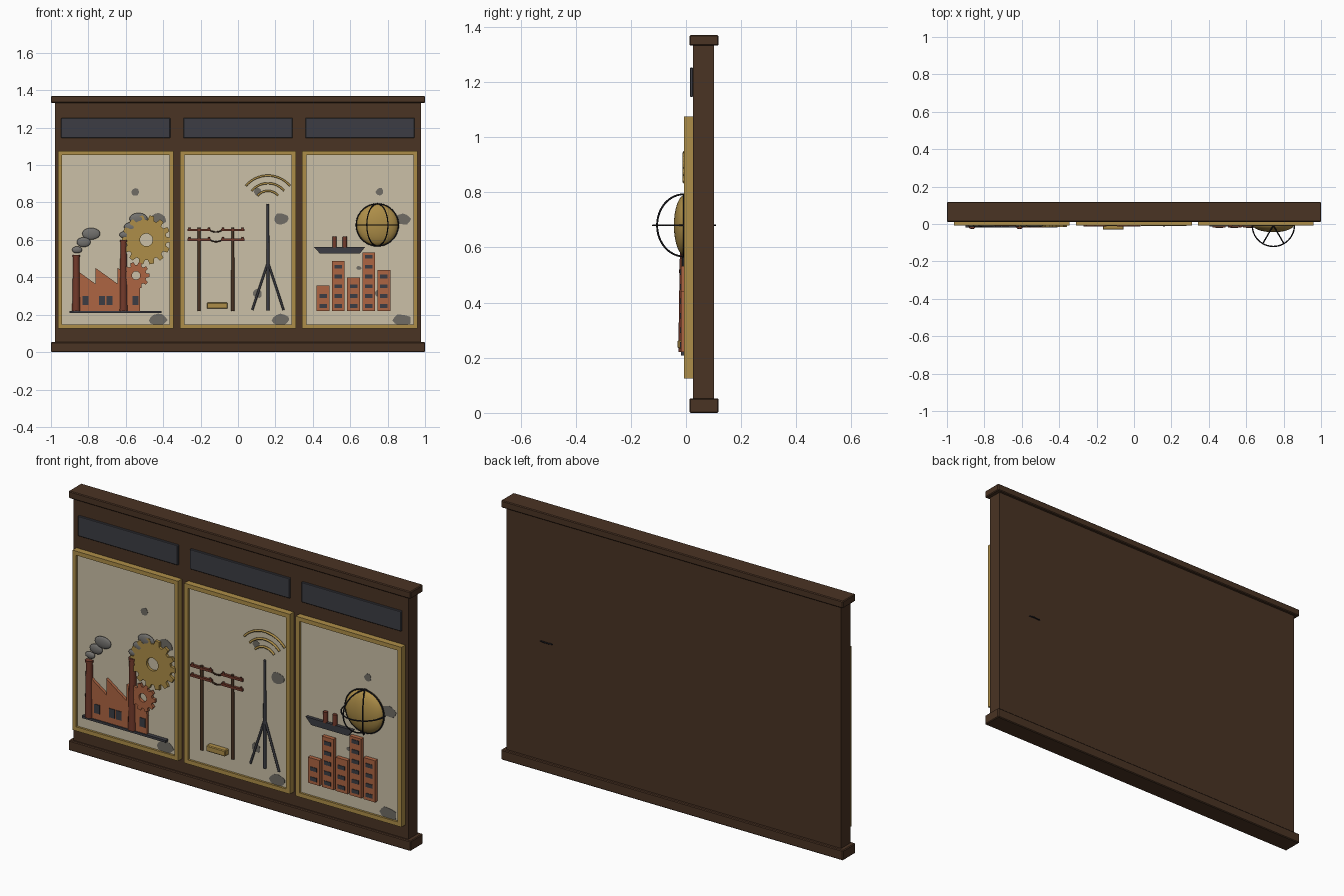
import bpy, bmesh, math, random
from mathutils import Matrix, Vector

if "Cube" in bpy.data.objects:
    bpy.data.objects.remove(bpy.data.objects["Cube"])

random.seed(4)

def mat(name, r, g, b):
    m = bpy.data.materials.new(name)
    m.diffuse_color = (r, g, b, 1)
    m.use_nodes = True
    m.node_tree.nodes["Principled BSDF"].inputs["Base Color"].default_value = m.diffuse_color
    return m

WOOD = mat("dark wood", .068, .033, .017)
CREAM = mat("cream paper", .60, .53, .39)
GOLD = mat("brass", .42, .27, .065)
CLAY = mat("terracotta", .42, .13, .055)
BRICK = mat("brick red", .17, .042, .024)
SLATE = mat("slate", .045, .046, .056)
SMOKE = mat("smoke grey", .17, .165, .155)
STAIN = mat("stain grey", .16, .15, .13)
IRON = mat("black iron", .012, .012, .016)

def finish(name, bm, m, smooth=False):
    bmesh.ops.recalc_face_normals(bm, faces=bm.faces[:])
    me = bpy.data.meshes.new(name)
    bm.to_mesh(me)
    bm.free()
    me.materials.append(m)
    for p in me.polygons:
        p.use_smooth = smooth
    ob = bpy.data.objects.new(name, me)
    bpy.context.collection.objects.link(ob)
    return ob

def box(name, x0, x1, y0, y1, z0, z1, m, bevel=0):
    bm = bmesh.new()
    bmesh.ops.create_cube(bm, size=1, matrix=Matrix.Translation(((x0+x1)/2, (y0+y1)/2, (z0+z1)/2))
                          @ Matrix.Diagonal((x1-x0, y1-y0, z1-z0, 1)))
    if bevel:
        bmesh.ops.bevel(bm, geom=bm.edges[:], offset=bevel, segments=1, affect='EDGES')
    return finish(name, bm, m)

def plate(name, pts, y0, y1, m):
    """Extrude an x-z outline from y0 to y1."""
    bm = bmesh.new()
    f = bm.faces.new([bm.verts.new((x, y0, z)) for x, z in pts])
    r = bmesh.ops.extrude_face_region(bm, geom=[f])
    bmesh.ops.translate(bm, vec=(0, y1-y0, 0), verts=[v for v in r['geom'] if isinstance(v, bmesh.types.BMVert)])
    return finish(name, bm, m)

def ring_plate(name, outer, inner, y0, y1, m):
    """Plate with a hole: two outlines with equal point counts."""
    bm = bmesh.new()
    loops = [[bm.verts.new((x, y, z)) for x, z in pts] for pts, y in
             ((outer, y0), (outer, y1), (inner, y1), (inner, y0))]
    n = len(outer)
    for k in range(4):
        a, b = loops[k], loops[(k+1) % 4]
        for i in range(n):
            j = (i+1) % n
            bm.faces.new((a[i], a[j], b[j], b[i]))
    return finish(name, bm, m)

def rod(name, a, b, r1, r2, m, sides=10):
    a, b = Vector(a), Vector(b)
    d = b - a
    bm = bmesh.new()
    bmesh.ops.create_cone(bm, cap_ends=True, segments=sides, radius1=r1, radius2=r2, depth=d.length,
                          matrix=Matrix.Translation((a+b)/2) @ d.to_track_quat('Z', 'Y').to_matrix().to_4x4())
    ob = finish(name, bm, m)
    for p in ob.data.polygons:
        p.use_smooth = len(p.vertices) == 4
    return ob

def ball(name, c, r, m):
    bm = bmesh.new()
    bmesh.ops.create_uvsphere(bm, u_segments=32, v_segments=16, radius=1,
                              matrix=Matrix.Translation(c) @ Matrix.Diagonal((*r, 1)))
    return finish(name, bm, m, True)

def tube(name, pts, r, m, cyclic=False):
    cu = bpy.data.curves.new(name, 'CURVE')
    cu.dimensions = '3D'
    cu.bevel_depth = r
    cu.bevel_resolution = 1
    cu.use_fill_caps = True
    sp = cu.splines.new('POLY')
    sp.points.add(len(pts)-1)
    for p, q in zip(sp.points, pts):
        p.co = (*q, 1)
    sp.use_cyclic_u = cyclic
    cu.materials.append(m)
    ob = bpy.data.objects.new(name, cu)
    bpy.context.collection.objects.link(ob)
    return ob

def gear(name, cx, cz, r, root, hole, teeth, y0, y1, m):
    outer, inner = [], []
    for i in range(teeth):
        for f, rad in ((-.34, root), (-.2, r), (.2, r), (.34, root)):
            a = 2*math.pi*(i+f)/teeth
            outer.append((cx+rad*math.cos(a), cz+rad*math.sin(a)))
            inner.append((cx+hole*math.cos(a), cz+hole*math.sin(a)))
    return ring_plate(name, outer, inner, y0, y1, m)

def rect(x0, x1, z0, z1):
    return [(x0, z0), (x1, z0), (x1, z1), (x0, z1)]

# Wall slab with top and bottom rails
box("wall_slab", -.978, .978, .025, .102, .03, 1.35, WOOD)
box("bottom_rail", -1, 1, .012, .118, 0, .053, WOOD, .004)
box("top_rail", -1, 1, .012, .118, 1.332, 1.37, WOOD, .004)

# Three framed panels, each with a transom plate and stains
PANEL = .003
for n, cx in enumerate((-.654, 0, .652)):
    box("transom_plate", cx-.292, cx+.292, .014, .026, 1.145, 1.252, SLATE, .003)
    box("picture_panel", cx-.295, cx+.295, PANEL, .026, .14, 1.06, CREAM)
    ring_plate("panel_frame", rect(cx-.309, cx+.309, .125, 1.075),
               rect(cx-.287, cx+.287, .147, 1.053), -.008, .026, GOLD)
    for dx, z, rx, rz in ((.108, .857, .021, .022), (.232, .712, .042, .03), (.107, .313, .024, .024),
                          (.228, .17, .048, .034), (-.003, .45, .014, .01)):
        if n < 2 and z == .45:
            continue
        pts = []
        for i in range(12):
            a, k = i*math.pi/6, random.uniform(.85, 1.1)
            pts.append((cx-.002+dx+rx*k*math.cos(a), max(.147, z+rz*k*math.sin(a))))
        plate("stain", pts, PANEL-.0015, PANEL+.001, STAIN)

# Factory: sawtooth hall, windows, ground strip
roof = [(-.525, .22), (-.88, .22)]
for i in range(3):
    x = -.88 + i*.1183
    roof += [(x, .45), (x+.1183, .365)]
plate("factory_hall", roof, -.012, PANEL, CLAY)
for x in (-.815, -.728, -.688, -.548):
    box("factory_window", x-.016, x+.016, -.015, -.01, .253, .3, SLATE)
box("factory_ground", -.9, -.41, -.018, PANEL, .208, .22, SLATE)
# Chimneys with caps and smoke puffs
for x, top in ((-.865, .52), (-.612, .60)):
    rod("chimney", (x, -.006, .22), (x, -.006, top), .022, .016, BRICK, 12)
    rod("chimney_cap", (x, -.006, top-.012), (x, -.006, top), .02, .02, BRICK, 12)
    for dx, dz, rx, rz in ((.005, .027, .027, .018), (.04, .068, .037, .026), (.08, .113, .048, .031)):
        ball("smoke_puff", (x+dx, -.006, top+dz), (rx, .011, rz), SMOKE)
# Gears
gear("large_gear", -.49, .60, .132, .108, .034, 14, -.016, -.002, GOLD)
gear("small_gear", -.545, .41, .072, .056, .022, 10, -.018, -.004, CLAY)

# Telegraph poles with cross-arms, insulators and sagging wires
for x in (-.208, -.028):
    rod("telegraph_pole", (x, -.005, .22), (x, -.005, .665), .009, .008, WOOD)
    for z in (.653, .601):
        box("cross_arm", x-.062, x+.062, -.014, -.001, z-.006, z+.006, BRICK)
        for dx in (-.052, .052):
            rod("insulator", (x+dx, -.008, z+.004), (x+dx, -.008, z+.014), .006, .005, BRICK, 8)
for z in (.655, .603):
    tube("telegraph_wire", [(-.156+.076*t/6, -.008, z-.013*(1-(t/3-1)**2)) for t in range(7)], .004, WOOD)
box("telegraph_key", -.167, -.055, -.03, PANEL, .233, .265, GOLD, .004)

# Radio mast with legs and signal arcs
rod("radio_mast", (.16, -.005, .222), (.16, -.005, .792), .0085, .007, SLATE)
for s in (-1, 1):
    rod("mast_leg", (.16, -.005, .48), (.16+s*.084, -.005, .225), .006, .006, SLATE, 8)
for r in (.072, .113, .154):
    tube("signal_arc", [(.16+r*math.cos(a), -.006, .79+r*math.sin(a))
                        for a in (math.radians(40+100*i/16) for i in range(17))], .006, GOLD)

# Tower blocks with window strips
for i, top in enumerate((.355, .488, .398, .533, .44)):
    x = .455 + i*.0813
    box("tower_block", x-.034, x+.034, -.018, PANEL, .22, top, CLAY)
    z = .237
    while z+.03 < top:
        box("block_window", x-.02, x+.02, -.021, -.016, z, z+.02, SLATE)
        z += .0525

# Steamship
plate("ship_hull", [(.438, .527), (.652, .527), (.68, .563), (.405, .563)], -.014, PANEL, SLATE)
for x in (.516, .571):
    rod("ship_funnel", (x, -.006, .56), (x, -.006, .617), .0125, .0115, BRICK)

# Globe with iron hoops
ball("globe", (.745, -.002, .68), (.112, .042, .112), GOLD)

def hoop(name, u, v):
    c = Vector((.745, -.007, .68))
    tube(name, [c + .113*(u*math.cos(t) + v*math.sin(t)) for t in (i*math.pi/24 for i in range(48))],
         .0035, IRON, True)

hoop("equator_hoop", Vector((1, 0, 0)), Vector((0, 1, 0)))
for deg in (0, 60, 120):
    a = math.radians(deg)
    hoop("meridian_hoop", Vector((math.cos(a), math.sin(a), 0)), Vector((0, 0, 1)))
